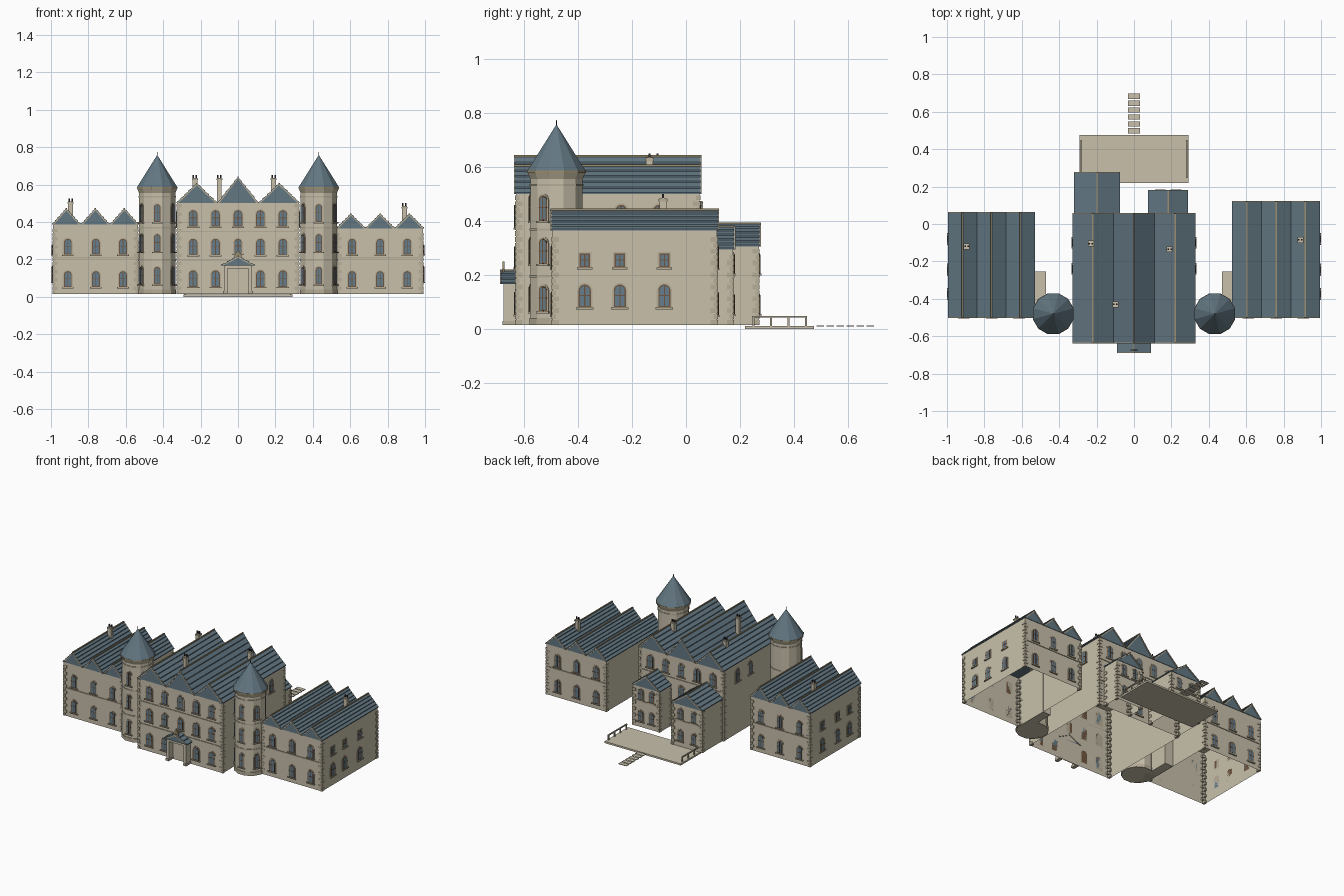
import bpy, bmesh
from math import sin, cos, pi, radians
from mathutils import Matrix, Vector

cube = bpy.data.objects.get("Cube")
if cube:
    bpy.data.objects.remove(cube)

COLOURS = {
    "cream_stone": (0.58, 0.53, 0.41),
    "trim_stone": (0.47, 0.42, 0.31),
    "slate_blue": (0.125, 0.185, 0.225),
    "window_glass": (0.13, 0.21, 0.27),
    "brown_frame": (0.16, 0.09, 0.05),
    "tan_ridge": (0.33, 0.27, 0.16),
    "dark_pot": (0.03, 0.025, 0.025),
}
MATS = []
for label, rgb in COLOURS.items():
    m = bpy.data.materials.new(label)
    m.use_nodes = True
    m.diffuse_color = (*rgb, 1)
    m.node_tree.nodes["Principled BSDF"].inputs["Base Color"].default_value = (*rgb, 1)
    MATS.append(m)
STONE, TRIM, SLATE, GLASS, FRAME, TAN, POT = range(len(MATS))
ID = Matrix.Identity(4)
BASE = 0.015


def finish(bm, name):
    bmesh.ops.recalc_face_normals(bm, faces=bm.faces)
    me = bpy.data.meshes.new(name)
    bm.to_mesh(me)
    bm.free()
    for m in MATS:
        me.materials.append(m)
    ob = bpy.data.objects.new(name, me)
    bpy.context.collection.objects.link(ob)
    return ob


def prism(bm, M, pts, y0, y1, mat):
    """Extrude an x-z outline from y0 to y1."""
    a = [bm.verts.new(M @ Vector((x, y0, z))) for x, z in pts]
    b = [bm.verts.new(M @ Vector((x, y1, z))) for x, z in pts]
    faces = [bm.faces.new(a), bm.faces.new(b[::-1])]
    for i in range(len(a)):
        j = (i + 1) % len(a)
        faces.append(bm.faces.new((a[j], a[i], b[i], b[j])))
    for f in faces:
        f.material_index = mat
    return faces


def box(bm, x0, x1, y0, y1, z0, z1, mat, M=ID):
    return prism(bm, M, [(x0, z0), (x1, z0), (x1, z1), (x0, z1)], y0, y1, mat)


def opening(w, h, z0=0, arch=True):
    """Outline of a window, with a round head if wanted."""
    r = w / 2
    if not arch:
        return [(-r, z0), (r, z0), (r, z0 + h), (-r, z0 + h)]
    head = [(r * cos(pi * i / 8), z0 + h - r + r * sin(pi * i / 8)) for i in range(9)]
    return [(-r, z0), (r, z0)] + head


def window(bm, x, y, z, turn=0, w=0.042, h=0.085, arch=True):
    M = Matrix.Translation((x, y, z)) @ Matrix.Rotation(radians(turn), 4, 'Z')
    prism(bm, M, opening(w + 0.012, h + 0.008, -0.002, arch), -0.003, 0, TRIM)
    prism(bm, M, opening(w, h, 0, arch), -0.0045, 0, FRAME)
    prism(bm, M, opening(w - 0.01, h - 0.01, 0.005, arch), -0.0055, 0, GLASS)
    box(bm, -0.002, 0.002, -0.0065, 0, 0, h - 0.004, FRAME, M)
    box(bm, -w / 2, w / 2, -0.0065, 0, h * 0.5, h * 0.5 + 0.004, FRAME, M)
    box(bm, -w / 2 - 0.01, w / 2 + 0.01, -0.009, 0, -0.007, 0, TRIM, M)


def walls(name, x0, x1, y0, y1, top, bands=()):
    """Shell with no floor, string courses and corner stones."""
    bm = bmesh.new()
    faces = box(bm, x0, x1, y0, y1, BASE, top, STONE)
    bm.normal_update()
    bmesh.ops.recalc_face_normals(bm, faces=faces)
    floor = [f for f in bm.faces if f.normal.z < -0.5]
    bmesh.ops.delete(bm, geom=floor, context='FACES')
    finish(bm, name + "_walls")
    bm = bmesh.new()
    for z in bands:
        for ya, yb in ((y0 - 0.004, y0), (y1, y1 + 0.004)):
            box(bm, x0, x1, ya, yb, z, z + 0.007, TRIM)
    for x, sx in ((x0, 1), (x1, -1)):
        for y, sy in ((y0, 1), (y1, -1)):
            z, i = BASE, 0
            while z + 0.02 < top:
                a, b = (0.024, 0.013) if i % 2 else (0.013, 0.024)
                xs = sorted((x - sx * 0.003, x + sx * a))
                ys = sorted((y - sy * 0.003, y + sy * b))
                box(bm, *xs, *ys, z, z + 0.018, TRIM)
                z, i = z + 0.022, i + 1
    finish(bm, name + "_corner_stones")


def roof(name, x0, x1, y0, y1, eave, peaks, courses=5):
    """Row of gables with overlapping slate courses and trimmed edges."""
    bm = bmesh.new()
    w = (x1 - x0) / len(peaks)
    for i, peak in enumerate(peaks):
        c, r = x0 + w * (i + 0.5), w / 2
        rise = peak - eave
        side = []
        for k in range(courses):
            t, u = k / courses, (k + 1) / courses
            side += [(r * (1 - t), eave + rise * t + 0.006), (r * (1 - u), eave + rise * u)]
        pts = [(r, eave)] + side
        pts += [(-x, z) for x, z in reversed(side[:-1])] + [(-r, eave)]
        M = Matrix.Translation((c, 0, 0))
        prism(bm, M, pts, y0, y1, SLATE)
        box(bm, -0.004, 0.004, y0 - 0.004, y1 + 0.004, peak - 0.003, peak + 0.004, TAN, M)
        for s in (-1, 1):
            edge = [(s * r, eave), (0, peak), (0, peak - 0.009), (s * (r - 0.01), eave)]
            prism(bm, M, edge, y0 - 0.005, y0, TRIM)
            prism(bm, M, edge, y1, y1 + 0.005, TRIM)
    finish(bm, name + "_roof")


# Main block, two wings and two rear annexes
BLOCKS = {
    "main_block": ((-0.325, 0.325, -0.63, 0.05), 0.50, (0.605, 0.64, 0.605), (0.19, 0.345)),
    "right_wing": ((-0.99, -0.535, -0.495, 0.055), 0.385, (0.47,) * 3, (0.205,)),
    "left_wing": ((0.53, 0.99, -0.495, 0.115), 0.365, (0.442,) * 3, (0.205,)),
    "right_annex": ((-0.315, -0.08, 0.05, 0.27), 0.305, (0.39,), (0.19,)),
    "left_annex": ((0.08, 0.285, 0.05, 0.175), 0.295, (0.38,), (0.19,)),
}
for name, ((x0, x1, y0, y1), eave, peaks, bands) in BLOCKS.items():
    walls(name, x0, x1, y0, y1, eave, bands)
    roof(name, x0 - 0.005, x1 + 0.005, y0 - 0.003, y1 + 0.003, eave, peaks)

# Main block windows
bm = bmesh.new()
for z in (0.053, 0.222, 0.375):
    for x in (-0.24, -0.12, 0, 0.12, 0.24):
        if x or z > 0.3:
            window(bm, x, -0.63, z, 0, 0.046, 0.088)
        if z > 0.3 or x == 0:
            window(bm, x, 0.05, z, 180, 0.046, 0.088)
window(bm, 0, -0.63, 0.23, 0, 0.04, 0.08)
for y in (-0.24, -0.1):
    for s in (-1, 1):
        window(bm, s * 0.325, y, 0.375, s * 90)
finish(bm, "main_block_windows")

# Wing windows: front, back and outer side
for name, cols, s in (("right_wing", (-0.91, -0.76, -0.615), -1), ("left_wing", (0.61, 0.76, 0.905), 1)):
    x0, x1, y0, y1 = BLOCKS[name][0]
    bm = bmesh.new()
    for x in cols:
        for y, turn in ((y0, 0), (y1, 180)):
            window(bm, x, y, 0.052, turn)
            window(bm, x, y, 0.225, turn)
    for y in (-0.375, -0.245, -0.08):
        window(bm, s * 0.99, y, 0.08, s * 90, 0.045, 0.085)
        window(bm, s * 0.99, y, 0.228, s * 90, 0.038, 0.052, False)
    finish(bm, name + "_windows")

# Annex windows
bm = bmesh.new()
for name, cols in (("right_annex", (-0.25, -0.145)), ("left_annex", (0.14, 0.225))):
    for x in cols:
        for z in (0.055, 0.205):
            window(bm, x, BLOCKS[name][0][3], z, 180, 0.038, 0.075)
finish(bm, "annex_windows")


def ring(bm, r0, r1, z0, z1, mat):
    M = Matrix.Translation((0, 0, (z0 + z1) / 2)) @ Matrix.Rotation(pi / 12, 4, 'Z')
    made = bmesh.ops.create_cone(bm, cap_ends=True, segments=12, radius1=r0,
                                 radius2=r1, depth=z1 - z0, matrix=M)
    for f in {f for v in made["verts"] for f in v.link_faces}:
        f.material_index = mat


# Round towers with pointed roofs, and the links behind them
for side, s in (("left", 1), ("right", -1)):
    bm = bmesh.new()
    ring(bm, 0.1, 0.1, BASE, 0.575, STONE)
    ring(bm, 0.104, 0.104, BASE, 0.04, TRIM)
    for z in (0.19, 0.365, 0.53):
        ring(bm, 0.103, 0.103, z, z + 0.008, TRIM)
    ring(bm, 0.101, 0.11, 0.555, 0.578, TRIM)
    ring(bm, 0.113, 0.113, 0.578, 0.587, TAN)
    ring(bm, 0.111, 0.002, 0.587, 0.755, SLATE)
    ring(bm, 0.003, 0.001, 0.75, 0.775, POT)
    for turn in (-60, 0, 60):
        a = radians(turn - 90)
        for z in (0.065, 0.24, 0.4):
            window(bm, 0.0965 * cos(a), 0.0965 * sin(a), z, turn, 0.034, 0.095)
    ob = finish(bm, side + "_tower")
    ob.location = (s * 0.432, -0.48, 0)
    bm = bmesh.new()
    box(bm, *sorted((s * 0.47, s * 0.532)), -0.45, -0.255, BASE, 0.3, STONE)
    finish(bm, side + "_tower_link")

# Entrance porch with posts, lintel, gable and crest
bm = bmesh.new()
for s in (-1, 1):
    box(bm, *sorted((s * 0.057, s * 0.076)), -0.676, -0.63, BASE, 0.165, STONE)
    box(bm, *sorted((s * 0.055, s * 0.079)), -0.68, -0.63, BASE, 0.03, TRIM)
box(bm, -0.076, 0.076, -0.676, -0.63, 0.15, 0.167, STONE)
box(bm, -0.05, 0.05, -0.634, -0.63, BASE, 0.145, STONE)
box(bm, -0.001, 0.001, -0.636, -0.63, BASE, 0.145, TRIM)
prism(bm, ID, [(-0.015, 0.2), (0.015, 0.2), (0.02, 0.222), (0, 0.25), (-0.02, 0.222)], -0.68, -0.672, TAN)
finish(bm, "porch")
roof("porch", -0.09, 0.09, -0.685, -0.63, 0.167, (0.217,), 3)

# Chimneys, each with two pots
for i, (x, y, z0, z1) in enumerate((
        (-0.895, -0.12, 0.42, 0.51), (0.89, -0.085, 0.4, 0.485), (-0.23, -0.105, 0.54, 0.635),
        (0.19, -0.135, 0.54, 0.635), (-0.1, -0.43, 0.5, 0.635))):
    bm = bmesh.new()
    box(bm, x - 0.013, x + 0.013, y - 0.013, y + 0.013, z0, z1, STONE)
    box(bm, x - 0.016, x + 0.016, y - 0.016, y + 0.016, z1 - 0.012, z1 - 0.004, TRIM)
    for dx in (-0.008, 0.008):
        box(bm, x + dx - 0.004, x + dx + 0.004, y - 0.004, y + 0.004, z1, z1 + 0.016, POT)
    finish(bm, "chimney_%d" % (i + 1))

# Rear terrace, side railings and stepping stones
bm = bmesh.new()
box(bm, -0.292, 0.292, 0.218, 0.475, 0, 0.012, STONE)
for s in (-1, 1):
    x = s * 0.283
    box(bm, x - 0.004, x + 0.004, 0.245, 0.448, 0.042, 0.049, TRIM)
    for y in (0.25, 0.315, 0.38, 0.444):
        box(bm, x - 0.004, x + 0.004, y - 0.004, y + 0.004, 0.012, 0.042, TRIM)
finish(bm, "terrace")
bm = bmesh.new()
for i in range(6):
    y = 0.484 + i * 0.037
    box(bm, -0.031, 0.031, y, y + 0.028, 0.009, 0.013, STONE)
finish(bm, "stepping_stones")
